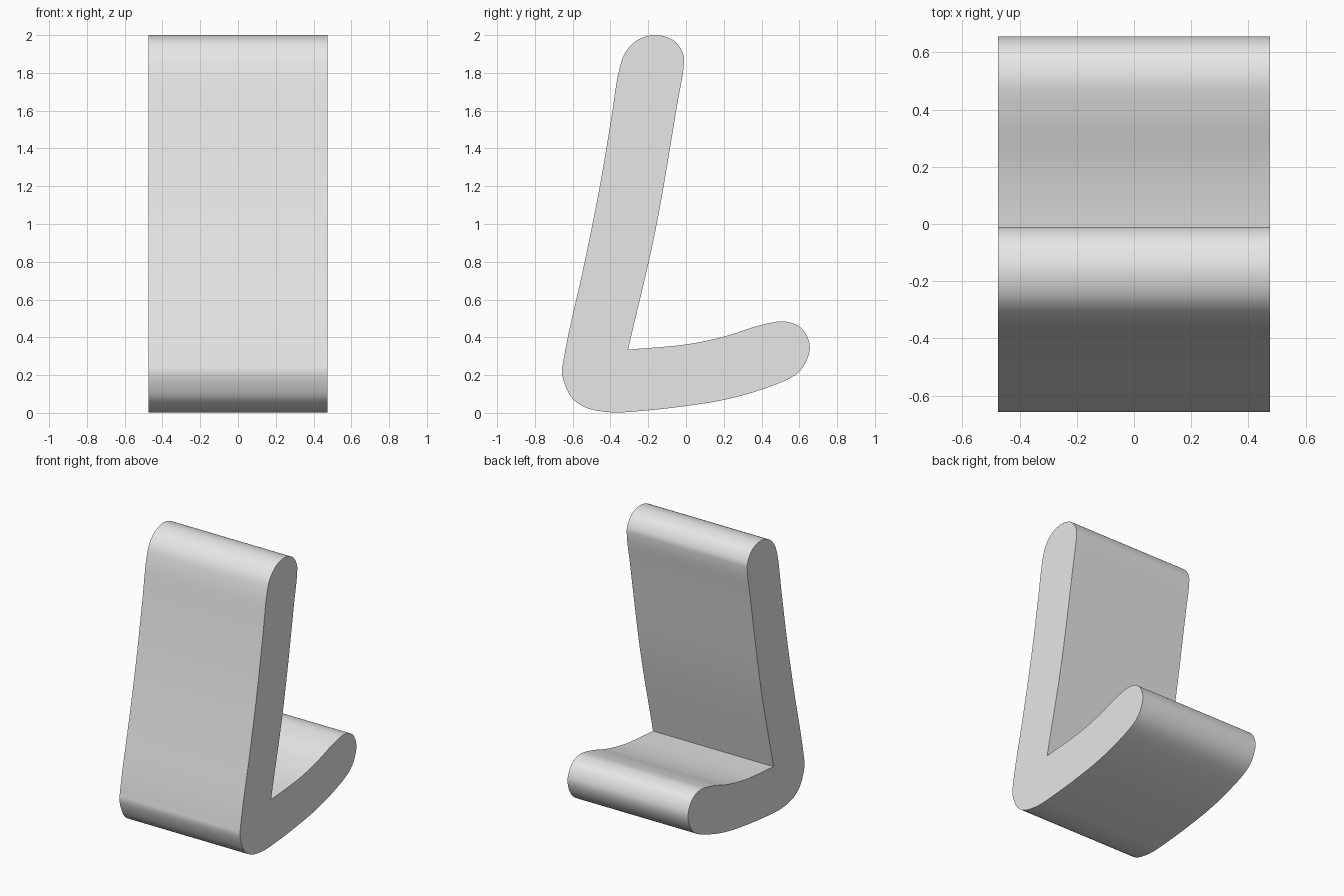
import bpy
import bmesh
from mathutils import Vector
from math import radians

cube = bpy.data.objects.get("Cube")
if cube:
    bpy.data.objects.remove(cube, do_unlink=True)

HALF_WIDTH = 0.475
STEPS = 6

# Side outline (y, z), starting and ending at the sharp inner corner
OUTLINE = [
    (-.307, .335), (.005, .363), (.206, .405), (.39, .463),
    (.52, .484), (.61, .45), (.655, .36), (.635, .27), (.577, .2),
    (.39, .12), (.206, .07), (.005, .037), (-.217, .012),
    (-.4, .003), (-.535, .03), (-.6, .075), (-.635, .135), (-.657, .213),
    (-.65, .27), (-.625, .405), (-.545, .76), (-.46, 1.18), (-.397, 1.55),
    (-.354, 1.815), (-.32, 1.91), (-.255, 1.975), (-.158, 2),
    (-.063, 1.97), (-.015, 1.9), (-.012, 1.84),
    (-.047, 1.63), (-.163, .96), (-.307, .335),
]


def smooth_path(coords):
    """Centripetal spline through the points, open at the sharp corner."""
    pts = [Vector(c) for c in coords]
    pts = [2 * pts[0] - pts[1]] + pts + [2 * pts[-1] - pts[-2]]
    path = []
    for a, b, c, d in zip(pts, pts[1:], pts[2:], pts[3:]):
        t1 = (b - a).length ** 0.5
        t2 = t1 + (c - b).length ** 0.5
        t3 = t2 + (d - c).length ** 0.5
        for i in range(STEPS):
            t = t1 + (t2 - t1) * i / STEPS
            ab = a.lerp(b, t / t1)
            bc = b.lerp(c, (t - t1) / (t2 - t1))
            cd = c.lerp(d, (t - t2) / (t3 - t2))
            left = ab.lerp(bc, t / t2)
            right = bc.lerp(cd, (t - t1) / (t3 - t1))
            path.append(left.lerp(right, (t - t1) / (t2 - t1)))
    return path


# Extrude the outline across the width
bm = bmesh.new()
side = bm.faces.new([bm.verts.new((-HALF_WIDTH, p.x, p.y))
                     for p in smooth_path(OUTLINE)])
result = bmesh.ops.extrude_face_region(bm, geom=[side], use_keep_orig=True)
moved = [g for g in result["geom"] if isinstance(g, bmesh.types.BMVert)]
bmesh.ops.translate(bm, verts=moved, vec=(2 * HALF_WIDTH, 0, 0))
bmesh.ops.recalc_face_normals(bm, faces=bm.faces)
mesh = bpy.data.meshes.new("angled_stand")
bm.to_mesh(mesh)
bm.free()

stand = bpy.data.objects.new("angled_stand", mesh)
bpy.context.collection.objects.link(stand)

# Plain light grey
grey = bpy.data.materials.new("light_grey")
grey.use_nodes = True
color = (0.8, 0.8, 0.8, 1)
grey.diffuse_color = color
grey.node_tree.nodes["Principled BSDF"].inputs["Base Color"].default_value = color
mesh.materials.append(grey)

# Smooth curved walls with sharp caps and inner corner
bpy.ops.object.select_all(action="DESELECT")
stand.select_set(True)
bpy.context.view_layer.objects.active = stand
bpy.ops.object.shade_smooth_by_angle(angle=radians(30))
